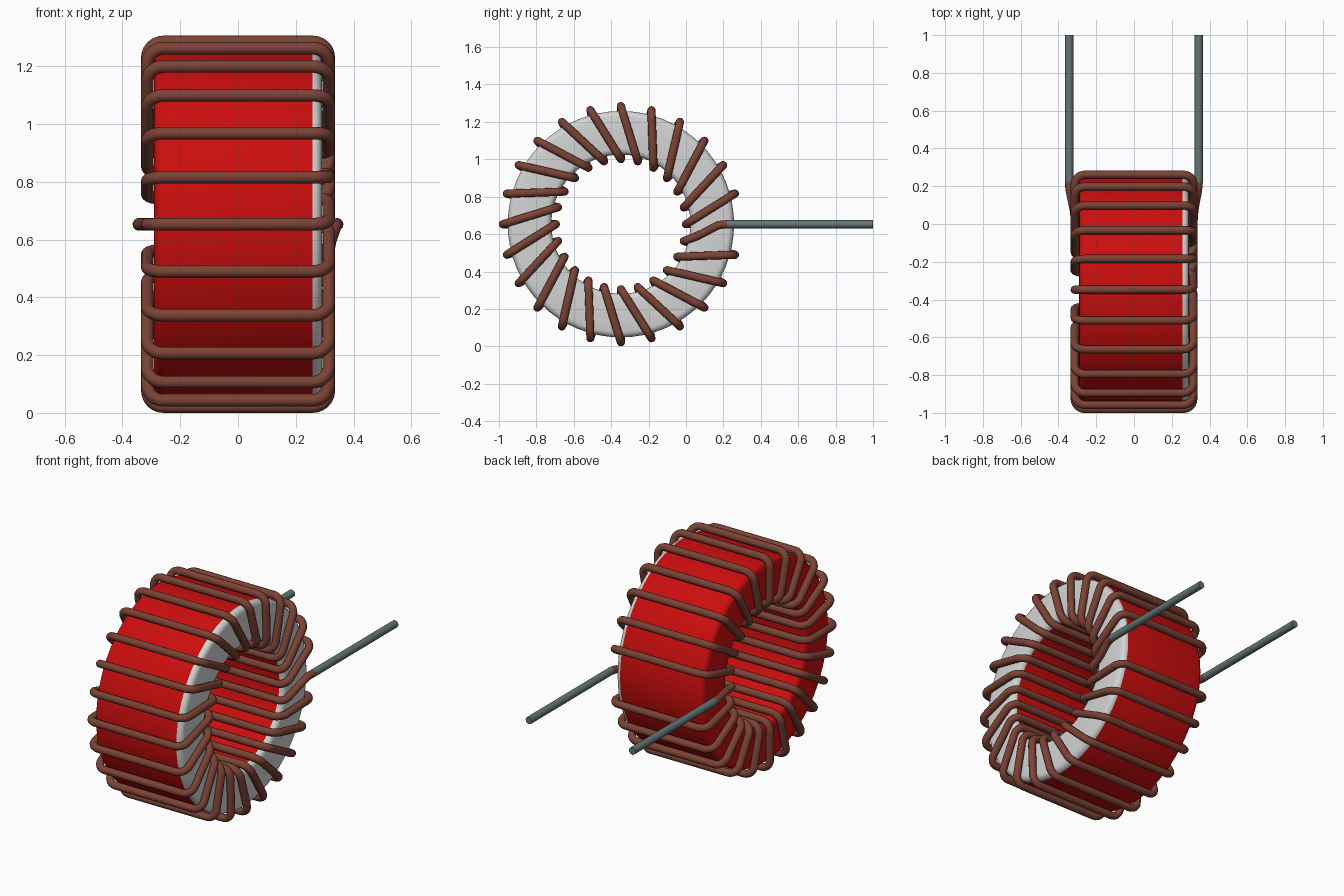
import bpy, bmesh, math
from mathutils import Vector

cube = bpy.data.objects.get("Cube")
if cube:
    bpy.data.objects.remove(cube, do_unlink=True)

CY, CZ = -0.348, 0.653           # ring centre, axis along x
HALF, R_OUT, R_IN, FILLET = 0.29, 0.605, 0.372, 0.032
WIRE, W_OUT, W_IN, W_X = 0.022, 0.631, 0.348, 0.314
LEAD_X, LEAD_Y = 0.343, 0.225
STEP = 15                        # degrees between turns


def material(name, rgb, rough=0.5):
    m = bpy.data.materials.new(name)
    m.use_nodes = True
    m.diffuse_color = (*rgb, 1)
    bsdf = m.node_tree.nodes["Principled BSDF"]
    bsdf.inputs["Base Color"].default_value = (*rgb, 1)
    bsdf.inputs["Roughness"].default_value = rough
    return m


red = material("red coating", (0.60, 0.004, 0.004))
white = material("pale grey face", (0.66, 0.66, 0.66))
copper = material("copper brown", (0.20, 0.055, 0.035))
tin = material("tinned grey", (0.13, 0.18, 0.18))


def ring_point(x, radius, deg):
    a = math.radians(deg)
    return Vector((x, CY + radius * math.cos(a), CZ + radius * math.sin(a)))


def add_object(name, mesh, mats):
    ob = bpy.data.objects.new(name, mesh)
    bpy.context.scene.collection.objects.link(ob)
    for m in mats:
        mesh.materials.append(m)
    return ob


def make_core():
    """Rounded rectangle section revolved about the x axis."""
    section = []
    corners = [(HALF, R_OUT, 0), (-HALF, R_OUT, 90), (-HALF, R_IN, 180), (HALF, R_IN, 270)]
    for x, r, start in corners:
        cx = x - math.copysign(FILLET, x)
        cr = r - FILLET if r == R_OUT else r + FILLET
        for i in range(5):
            a = math.radians(start + i * 22.5)
            section.append((cx + FILLET * math.cos(a), cr + FILLET * math.sin(a)))
    bm = bmesh.new()
    seg = 64
    rings = [[bm.verts.new(ring_point(x, r, 360 * s / seg)) for x, r in section]
             for s in range(seg)]
    n = len(section)
    for s in range(seg):
        a, b = rings[s], rings[(s + 1) % seg]
        for i in range(n):
            j = (i + 1) % n
            f = bm.faces.new((a[i], a[j], b[j], b[i]))
            f.smooth = True
            # The +x face and its rounded rims are pale
            f.material_index = 1 if f.calc_center_median().x > HALF - FILLET else 0
    bmesh.ops.recalc_face_normals(bm, faces=bm.faces)
    mesh = bpy.data.meshes.new("toroid_core")
    bm.to_mesh(mesh)
    bm.free()
    return add_object("toroid_core", mesh, [red, white])


def rounded(points, radius, steps=6):
    """Replace each corner of a polyline by a small arc."""
    out = [points[0]]
    for p, c, q in zip(points, points[1:], points[2:]):
        u, v = p - c, q - c
        d = min(radius, u.length * 0.45, v.length * 0.45)
        a, b = c + u.normalized() * d, c + v.normalized() * d
        # Rational quadratic: a true circular arc through the corner
        w = math.sin(u.angle(v) / 2)
        for i in range(steps + 1):
            t = i / steps
            k = ((1 - t) ** 2, 2 * t * (1 - t) * w, t * t)
            out.append((a * k[0] + c * k[1] + b * k[2]) / sum(k))
    return out + [points[-1]]


def tube(name, points, radius, mat):
    cu = bpy.data.curves.new(name + "_path", 'CURVE')
    cu.dimensions = '3D'
    cu.bevel_depth = radius
    cu.bevel_resolution = 4
    cu.use_fill_caps = True
    sp = cu.splines.new('POLY')
    sp.points.add(len(points) - 1)
    for sp_pt, p in zip(sp.points, points):
        sp_pt.co = (*p, 1)
    tmp = bpy.data.objects.new(name + "_path", cu)
    bpy.context.scene.collection.objects.link(tmp)
    dg = bpy.context.evaluated_depsgraph_get()
    mesh = bpy.data.meshes.new_from_object(tmp.evaluated_get(dg))
    bpy.data.objects.remove(tmp, do_unlink=True)
    mesh.name = name
    mesh.materials.clear()
    ob = add_object(name, mesh, [mat])
    bpy.context.view_layer.objects.active = ob
    ob.select_set(True)
    bpy.ops.object.shade_smooth_by_angle(angle=math.radians(40))
    ob.select_set(False)
    return ob


make_core()

# One continuous winding: 24 passes through the bore, 23 around the outside
path = [Vector((LEAD_X, LEAD_Y, CZ)), Vector((LEAD_X - 0.005, 0.175, CZ - 0.003)),
        Vector((W_X + 0.004, 0.07, CZ - 0.06))]
for turn in range(1, 25):
    deg = -STEP * turn
    path += [ring_point(W_X, W_IN, deg), ring_point(-W_X, W_IN, deg)]
    if turn < 24:
        path += [ring_point(-W_X, W_OUT, deg), ring_point(W_X, W_OUT, deg)]
path += [Vector((-W_X - 0.002, 0.06, CZ)), Vector((-LEAD_X, 0.19, CZ)),
         Vector((-LEAD_X, LEAD_Y, CZ))]
tube("wire_winding", rounded(path, 0.055), WIRE, copper)

# Straight tinned leads
for side, name in ((1, "left_lead"), (-1, "right_lead")):
    tube(name, [Vector((side * LEAD_X, LEAD_Y - 0.005, CZ)),
                Vector((side * LEAD_X, 1.0, CZ))], WIRE, tin)
